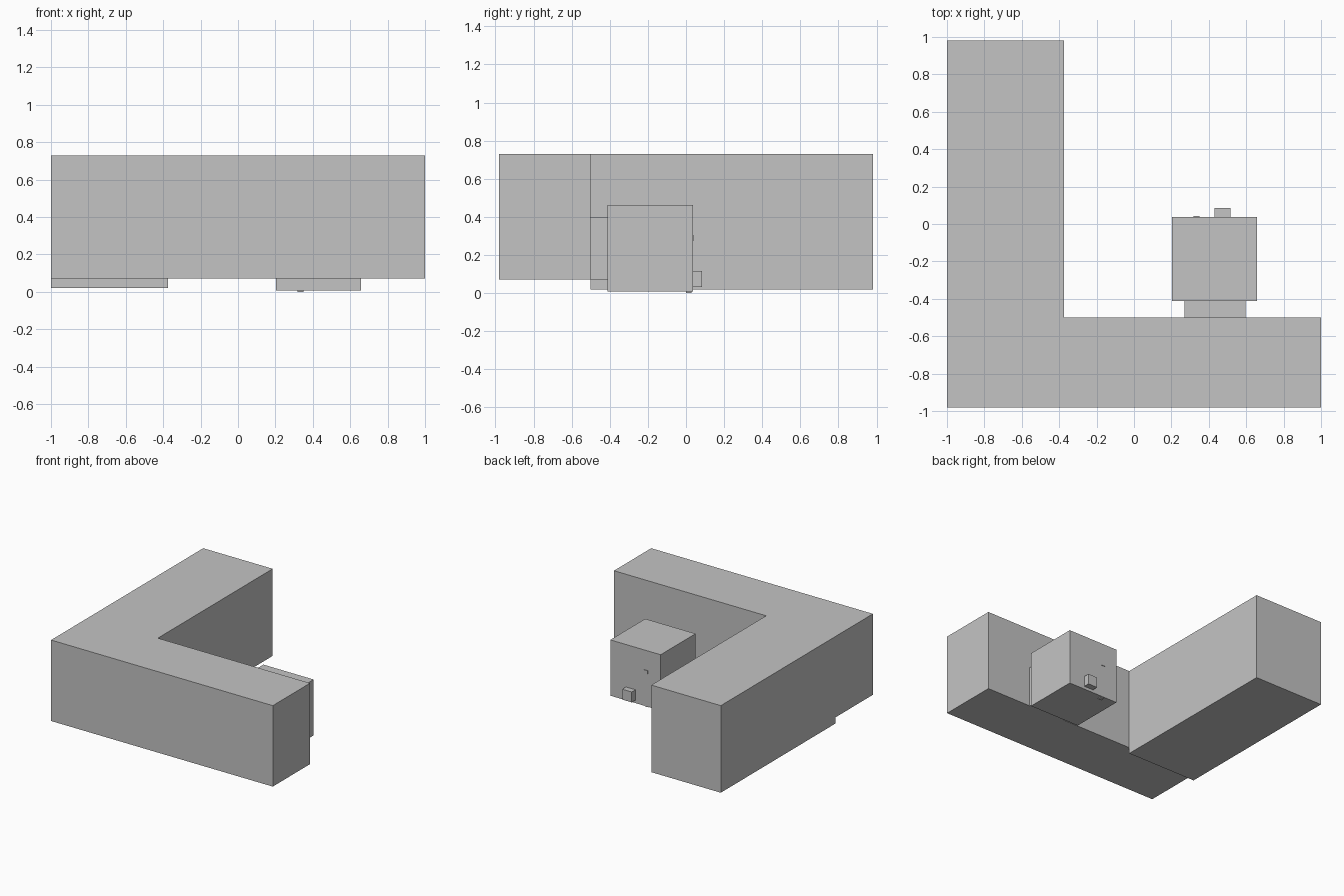
import bpy

if "Cube" in bpy.data.objects:
    bpy.data.objects.remove(bpy.data.objects["Cube"])

grey = bpy.data.materials.new("plain_grey")
grey.diffuse_color = (0.55, 0.55, 0.55, 1)
grey.use_nodes = True
grey.node_tree.nodes["Principled BSDF"].inputs["Base Color"].default_value = grey.diffuse_color


def prism(name, outline, z0, z1):
    """Extrude a counter-clockwise ground outline from z0 to z1."""
    n = len(outline)
    verts = [(x, y, z) for z in (z0, z1) for x, y in outline]
    faces = [tuple(reversed(range(n))), tuple(range(n, 2 * n))]
    faces += [(i, (i + 1) % n, n + (i + 1) % n, n + i) for i in range(n)]
    mesh = bpy.data.meshes.new(name)
    mesh.from_pydata(verts, [], faces)
    mesh.materials.append(grey)
    obj = bpy.data.objects.new(name, mesh)
    bpy.context.collection.objects.link(obj)
    return obj


def box(name, x0, x1, y0, y1, z0, z1):
    return prism(name, [(x0, y0), (x1, y0), (x1, y1), (x0, y1)], z0, z1)


# Main L-shaped block
prism("main_block", [(-1, -0.98), (1, -0.98), (1, -0.5), (-0.373, -0.5),
                     (-0.373, 0.98), (-1, 0.98)], 0.07, 0.73)
# Lower base under the side wing
box("wing_base", -1, -0.373, -0.5, 0.98, 0.02, 0.07)

# Courtyard annex, joined to the front wing by a short link
box("annex", 0.203, 0.657, -0.413, 0.037, 0.008, 0.463)
box("annex_link", 0.27, 0.597, -0.5, -0.413, 0.07, 0.4)

# Small details on the annex
box("step_box", 0.43, 0.515, 0.037, 0.085, 0.032, 0.117)
box("wall_plate", 0.318, 0.35, 0.037, 0.042, 0.275, 0.303)
box("foot_plate", 0.318, 0.35, 0.0, 0.03, 0.0, 0.008)
